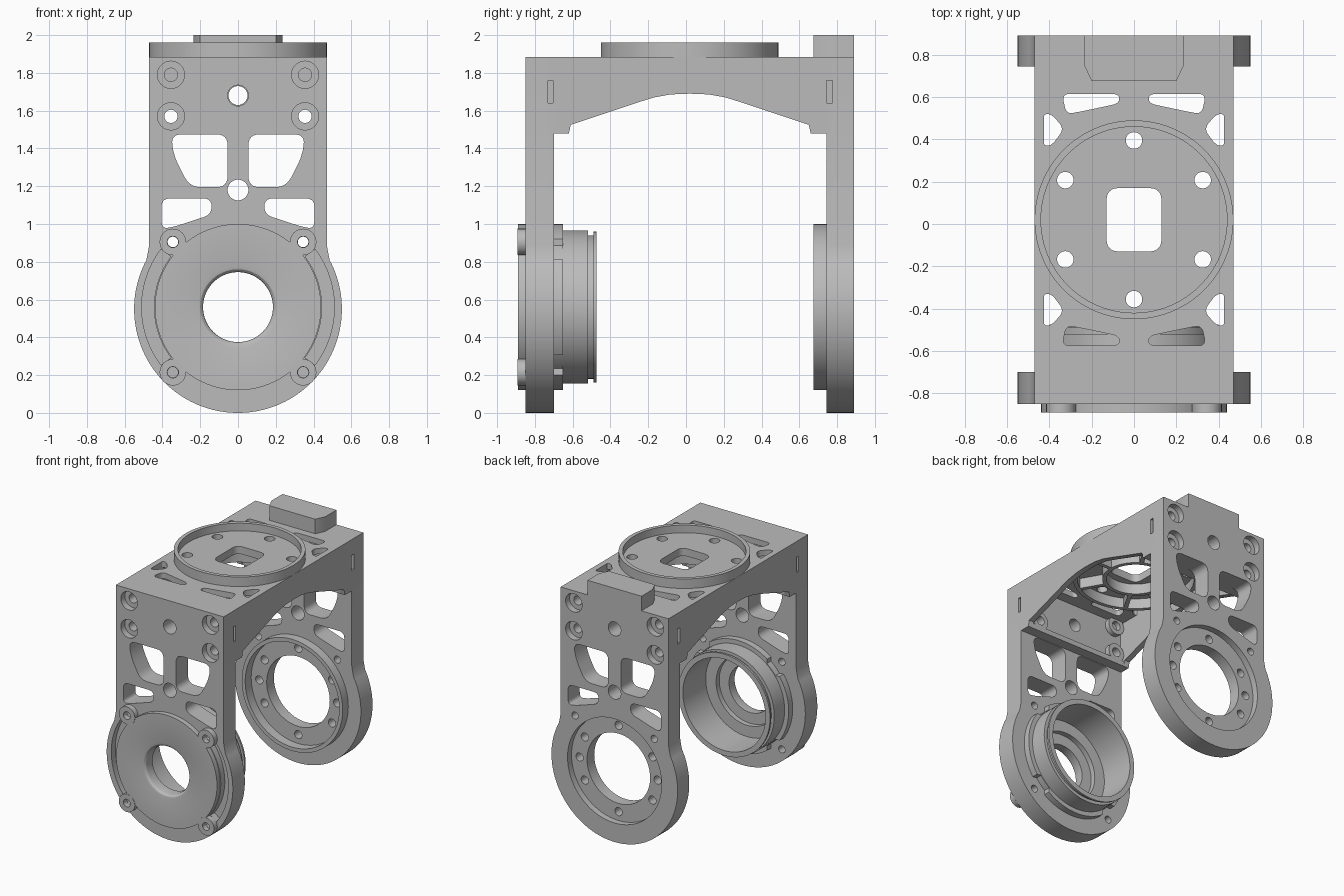
import bpy, bmesh, math
from mathutils import Matrix, Vector

cube = bpy.data.objects.get("Cube")
if cube:
    bpy.data.objects.remove(cube, do_unlink=True)

grey = bpy.data.materials.new("satin_grey")
grey.use_nodes = True
GREY = (0.5, 0.5, 0.5, 1)
grey.diffuse_color = GREY
grey.node_tree.nodes["Principled BSDF"].inputs["Base Color"].default_value = GREY

# Drawing planes: (u, v, depth) to world
PLANES = {
    "front": Matrix(((1, 0, 0), (0, 0, 1), (0, 1, 0))).to_4x4(),
    "side": Matrix(((0, 0, 1), (1, 0, 0), (0, 1, 0))).to_4x4(),
    "top": Matrix.Identity(4),
}
AXIS_Z = 0.56     # height of the pivot
MID_Y = 0.02      # middle of the bridge


def finish(name, bm):
    bmesh.ops.remove_doubles(bm, verts=bm.verts, dist=0.0001)
    bmesh.ops.recalc_face_normals(bm, faces=bm.faces)
    mesh = bpy.data.meshes.new(name)
    bm.to_mesh(mesh)
    bm.free()
    mesh.materials.append(grey)
    ob = bpy.data.objects.new(name, mesh)
    bpy.context.collection.objects.link(ob)
    bpy.ops.object.select_all(action="DESELECT")
    ob.select_set(True)
    bpy.context.view_layer.objects.active = ob
    bpy.ops.object.shade_smooth_by_angle(angle=math.radians(30))
    return ob


def slab(name, plane, outline, holes, near, far):
    """Extrude an outline with holes between two depths."""
    cu = bpy.data.curves.new(name + "_profile", "CURVE")
    cu.dimensions, cu.fill_mode = "2D", "BOTH"
    cu.extrude = abs(far - near) / 2
    for loop in [outline] + holes:
        sp = cu.splines.new("POLY")
        sp.points.add(len(loop) - 1)
        for p, (u, v) in zip(sp.points, loop):
            p.co = (u, v, 0, 1)
        sp.use_cyclic_u = True
    tmp = bpy.data.objects.new(name + "_profile", cu)
    bpy.context.collection.objects.link(tmp)
    dg = bpy.context.evaluated_depsgraph_get()
    mesh = bpy.data.meshes.new_from_object(tmp.evaluated_get(dg))
    bm = bmesh.new()
    bm.from_mesh(mesh)
    bpy.data.objects.remove(tmp)
    bpy.data.curves.remove(cu)
    bpy.data.meshes.remove(mesh)
    bm.transform(PLANES[plane] @ Matrix.Translation((0, 0, (near + far) / 2)))
    return finish(name, bm)


def lathe(name, profile, steps=96):
    """Spin a closed (radius, y) profile about the pivot."""
    bm = bmesh.new()
    verts = [bm.verts.new((r, y, AXIS_Z)) for r, y in profile]
    edges = [bm.edges.new((verts[i - 1], verts[i])) for i in range(len(verts))]
    bmesh.ops.spin(bm, geom=verts + edges, cent=(0, 0, AXIS_Z), axis=(0, 1, 0),
                   angle=math.tau, steps=steps)
    return finish(name, bm)


def arc(u, v, r, a0, a1, n):
    return [(u + r * math.cos(math.radians(a0 + (a1 - a0) * i / n)),
             v + r * math.sin(math.radians(a0 + (a1 - a0) * i / n))) for i in range(n + 1)]


def circle(u, v, r, n=32):
    return arc(u, v, r, 0, 360, n)[:-1]


def rounded(pts, r):
    """Round every corner of a polygon."""
    out, pts = [], [Vector(p) for p in pts]
    for i, p in enumerate(pts):
        a, b = pts[i - 1] - p, pts[(i + 1) % len(pts)] - p
        a = p + a.normalized() * min(r, a.length * 0.48)
        b = p + b.normalized() * min(r, b.length * 0.48)
        for k in range(7):
            t = k / 6
            out.append(tuple(a * (1 - t) ** 2 + p * (2 * t * (1 - t)) + b * t * t))
    return out


def both(loop):
    return [loop, [(-u, v) for u, v in loop]]


# Shared arm outline and openings
half = [(0.47, 1.885), (0.47, 0.89), (0.475, 0.86)] + arc(0, 0.55, 0.55, 28, -90, 48)
arm = half + [(-u, v) for u, v in half[-2::-1]]
notched = [(0.47, 1.885), (0.47, 1.76), (0.44, 1.76), (0.44, 1.64), (0.47, 1.64)] + half[1:]
notched += [(-u, v) for u, v in notched[-2::-1]]
windows = both(rounded([(0.055, 1.475), (0.355, 1.475), (0.34, 1.36), (0.255, 1.195), (0.055, 1.195)], 0.06))
windows += both(rounded([(0.14, 1.135), (0.405, 1.135), (0.405, 0.975), (0.34, 0.985), (0.14, 1.05)], 0.045))
pins = [circle(0, 1.68, 0.055), circle(0, 1.18, 0.055)]
SCREWS = [(sx * 0.345, AXIS_Z + sz * 0.345) for sx in (1, -1) for sz in (1, -1)]
BOLTS = [(sx * 0.355, z) for sx in (1, -1) for z in (1.57, 1.79)]
screw_holes = [circle(u, v, 0.028, 20) for u, v in SCREWS]
bolt_holes = [circle(u, v, 0.035) for u, v in BOLTS]
counterbores = [circle(u, v, 0.072) for u, v in BOLTS]
common = windows + pins

# Front arm: outer, middle and inner layers
slots = both(arc(0, AXIS_Z, 0.51, -37, 37, 30) + arc(0, AXIS_Z, 0.445, 37, -37, 30))
bore = [circle(0, AXIS_Z, 0.40, 96)]
slab("front_arm_outer", "front", arm, common + screw_holes + counterbores + slots + bore, -0.85, -0.80)
slab("front_arm_middle", "front", arm, common + screw_holes + bolt_holes + bore, -0.80, -0.73)
slab("front_arm_inner", "front", notched, common + screw_holes + bolt_holes + bore, -0.73, -0.70)

# Bearing housing with the front cover
lathe("bearing_housing", [
    (0.215, -0.89), (0.44, -0.89), (0.44, -0.845), (0.405, -0.845), (0.405, -0.52),
    (0.38, -0.52), (0.38, -0.49), (0.40, -0.49), (0.40, -0.475), (0.36, -0.475),
    (0.36, -0.76), (0.27, -0.76), (0.27, -0.80), (0.185, -0.80), (0.185, -0.86),
    (0.189, -0.875), (0.20, -0.886)])
for i, (u, v) in enumerate(SCREWS):
    slab(f"cover_ear_{i}", "front", circle(u, v, 0.07), [circle(u, v, 0.03, 20)], -0.892, -0.85)

# Collar behind the front arm, relieved around the screws
collar = []
for u, v in circle(0, AXIS_Z, 1, 144):
    gap = min(math.hypot(u * 0.44 - a, AXIS_Z + (v - AXIS_Z) * 0.44 - b) for a, b in SCREWS)
    r = 0.41 if gap < 0.09 else 0.44
    collar.append((u * r, AXIS_Z + (v - AXIS_Z) * r))
slab("housing_collar", "front", collar, bore, -0.70, -0.65)

# Back arm: layers, hub floor and inner rim
hub = [circle(0, AXIS_Z, 0.41, 96)]
upper_screws = [screw_holes[0], screw_holes[2]]
slab("back_arm_outer", "front", arm, common + upper_screws + counterbores + hub, 0.84, 0.89)
slab("back_arm_middle", "front", arm, common + upper_screws + bolt_holes + hub, 0.775, 0.84)
slab("back_arm_inner", "front", notched, common + upper_screws + bolt_holes + hub, 0.745, 0.775)
hub_holes = [circle(*arc(0, AXIS_Z, 0.34, a, a, 1)[0], 0.032, 20)
             for a in (0, 30, 90, 150, 180, 210, 270, 330)]
slab("hub_floor", "front", circle(0, AXIS_Z, 0.412, 96),
     [circle(0, AXIS_Z, 0.275, 96)] + hub_holes, 0.75, 0.84)
slab("hub_rim", "front", circle(0, AXIS_Z, 0.44, 96), hub, 0.675, 0.745)

# Bridge side walls with the arched underside
arch = [(-0.705, 1.885), (-0.705, 1.48), (-0.62, 1.48), (-0.61, 1.525), (-0.25, 1.645),
        (-0.17, 1.67), (-0.08, 1.686), (MID_Y, 1.69)]
arch += [(2 * MID_Y - y, z) for y, z in arch[-2::-1]]
for side, s in (("left", 1), ("right", -1)):
    slab(f"bridge_wall_{side}", "side", arch, [], s * 0.425, s * 0.47)

# Bridge end walls, feet and bolt bosses
end_holes = [circle(0, 1.68, 0.05)] + [circle(s * 0.355, 1.57, 0.035) for s in (1, -1)]
for end, s in (("front", -1), ("back", 1)):
    d = lambda k: MID_Y + s * k
    slab(f"bridge_end_{end}", "front", [(-0.43, 1.48), (0.43, 1.48), (0.43, 1.88), (-0.43, 1.88)],
         end_holes, d(0.725), d(0.68))
    slab(f"bridge_foot_{end}", "front", [(-0.43, 1.48), (0.43, 1.48), (0.43, 1.52), (-0.43, 1.52)],
         [], d(0.68), d(0.64))
    for i, (u, v) in enumerate(BOLTS):
        slab(f"bolt_boss_{end}_{i}", "front", circle(u, v, 0.07),
             [circle(u, v, 0.035)], d(0.68), d(0.64))

# Bridge deck with weight-saving openings
square = rounded([(-0.13, MID_Y - 0.15), (0.13, MID_Y - 0.15), (0.13, MID_Y + 0.15), (-0.13, MID_Y + 0.15)], 0.06)
disc_holes = [circle(*arc(0, MID_Y, 0.375, a, a, 1)[0], 0.039) for a in range(30, 390, 60)]
deck_windows = []
for shape in ([(0.07, 0.615), (0.34, 0.615), (0.32, 0.52), (0.26, 0.53), (0.07, 0.57)],
              [(0.43, 0.52), (0.43, 0.37), (0.39, 0.37), (0.33, 0.45), (0.39, 0.52)]):
    for loop in both(rounded(shape, 0.035)):
        deck_windows += [loop, [(u, 2 * MID_Y - v) for u, v in loop]]
deck = [(-0.47, -0.705), (0.47, -0.705), (0.47, 0.745), (-0.47, 0.745)]
slab("bridge_deck", "top", deck, deck_windows + [square] + disc_holes, 1.84, 1.885)

# Round mounting seat on the deck
slab("seat_rim", "top", circle(0, MID_Y, 0.47, 96), [circle(0, MID_Y, 0.44, 96)], 1.885, 1.96)
slab("seat_floor", "top", circle(0, MID_Y, 0.442, 96), [square] + disc_holes, 1.885, 1.90)

# Ribs under the deck
for i, r in enumerate((0.24, 0.45)):
    slab(f"ring_rib_{i}", "top", circle(0, MID_Y, r, 72), [circle(0, MID_Y, r - 0.03, 72)], 1.76, 1.84)
for a in range(0, 360, 60):
    ca, sa = math.cos(math.radians(a)), math.sin(math.radians(a))
    bar = [(0.23, -0.015), (0.435, -0.015), (0.435, 0.015), (0.23, 0.015)]
    slab(f"spoke_rib_{a}", "top", [(u * ca - v * sa, MID_Y + u * sa + v * ca) for u, v in bar], [], 1.76, 1.84)

# Raised tab on top of the back arm
slab("top_tab", "top", [(-0.235, 0.89), (-0.235, 0.75), (-0.2, 0.675),
                        (0.2, 0.675), (0.235, 0.75), (0.235, 0.89)], [], 1.885, 2.0)
